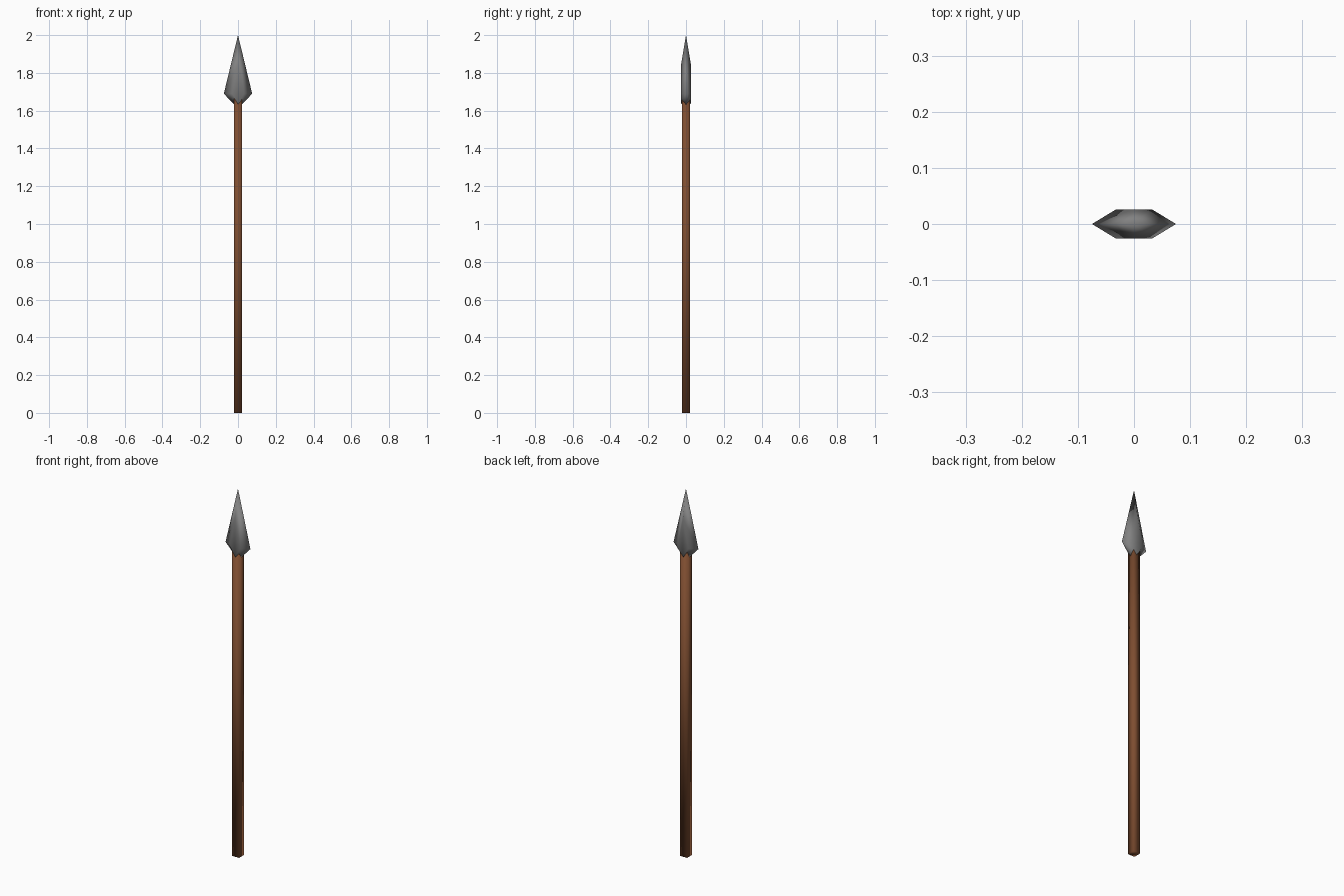
import bpy
import bmesh

if "Cube" in bpy.data.objects:
    bpy.data.objects.remove(bpy.data.objects["Cube"])


def material(name, rgb):
    m = bpy.data.materials.new(name)
    m.diffuse_color = (*rgb, 1.0)
    m.use_nodes = True
    m.node_tree.nodes["Principled BSDF"].inputs["Base Color"].default_value = m.diffuse_color
    return m


def add_object(name, bm, mat):
    bmesh.ops.recalc_face_normals(bm, faces=bm.faces)
    for f in bm.faces:
        f.smooth = True
    mesh = bpy.data.meshes.new(name)
    bm.to_mesh(mesh)
    bm.free()
    mesh.materials.append(mat)
    obj = bpy.data.objects.new(name, mesh)
    bpy.context.collection.objects.link(obj)
    return obj


wood = material("brown wood", (0.21, 0.075, 0.03))
steel = material("dark steel", (0.22, 0.22, 0.22))

# Square shaft, its top end hidden inside the spear head
bm = bmesh.new()
bmesh.ops.create_cube(bm, size=1.0)
for v in bm.verts:
    v.co = (v.co.x * 0.042, v.co.y * 0.042, (v.co.z + 0.5) * 1.68)
add_object("shaft", bm, wood)

# Kite-shaped spear head: sharp outer outline, raised flat kite front and back
outline = [(0, 2.0), (0.075, 1.69), (0, 1.61), (-0.075, 1.69)]
raised = [(0, 1.845), (0.032, 1.69), (0, 1.64), (-0.032, 1.69)]
bm = bmesh.new()
rim = [bm.verts.new((x, 0, z)) for x, z in outline]
for y in (-0.026, 0.026):
    flat = [bm.verts.new((x, y, z)) for x, z in raised]
    bm.faces.new(flat)
    for i in range(4):
        j = (i + 1) % 4
        bm.faces.new((rim[i], rim[j], flat[j], flat[i]))
add_object("spear_head", bm, steel)
